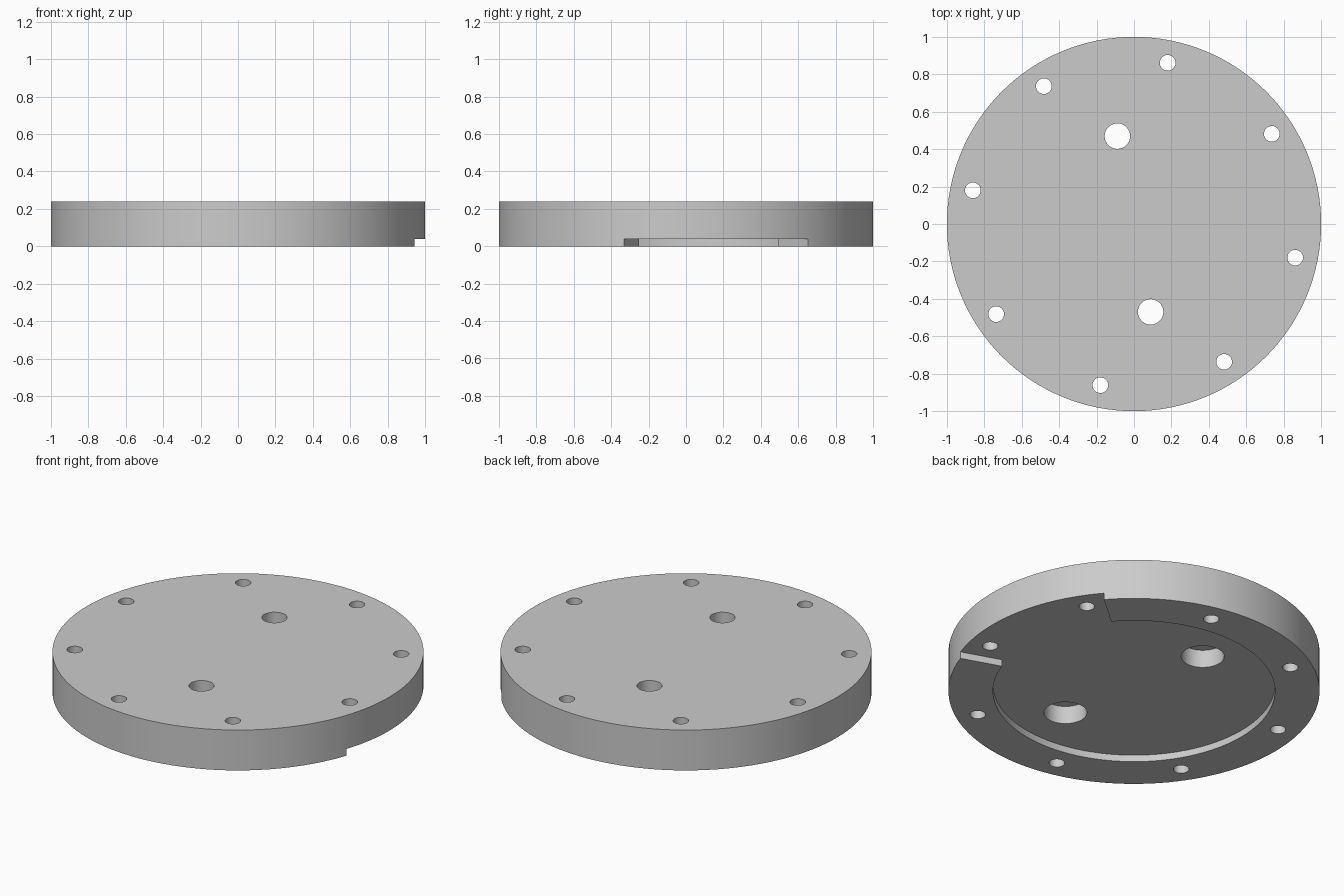
import bpy
import bmesh
from math import cos, sin, radians

HEIGHT = 0.24
RECESS = 0.04
AXIS = 10.7        # direction the rim opening faces, in degrees
HALF_GAP = 30      # half the angle of the rim opening

cube = bpy.data.objects.get("Cube")
if cube:
    bpy.data.objects.remove(cube, do_unlink=True)

grey = bpy.data.materials.new("grey_metal")
grey.use_nodes = True
grey.diffuse_color = (0.6, 0.6, 0.6, 1)
grey.node_tree.nodes["Principled BSDF"].inputs["Base Color"].default_value = (0.6, 0.6, 0.6, 1)


def polar(radius, degrees):
    return radius * cos(radians(degrees)), radius * sin(radians(degrees))


def circle(radius, segments, centre=(0, 0)):
    points = [polar(radius, 360 * i / segments) for i in range(segments)]
    return [(x + centre[0], y + centre[1]) for x, y in points]


def prism(name, outline, bottom, top):
    """Upright solid with the given outline."""
    bm = bmesh.new()
    base = bm.faces.new([bm.verts.new((x, y, bottom)) for x, y in outline])
    result = bmesh.ops.extrude_face_region(bm, geom=[base])
    moved = [v for v in result["geom"] if isinstance(v, bmesh.types.BMVert)]
    bmesh.ops.translate(bm, verts=moved, vec=(0, 0, top - bottom))
    bmesh.ops.recalc_face_normals(bm, faces=bm.faces)
    mesh = bpy.data.meshes.new(name)
    bm.to_mesh(mesh)
    bm.free()
    mesh.materials.append(grey)
    obj = bpy.data.objects.new(name, mesh)
    bpy.context.collection.objects.link(obj)
    return obj


# Round plate
plate = prism("flange_plate", circle(1, 128), 0, HEIGHT)

# Shallow underside recess, opening through the rim in a wedge
start, sweep, steps = AXIS + HALF_GAP, 360 - 2 * HALF_GAP, 90
keyhole = [polar(0.76, start + sweep * i / steps) for i in range(steps + 1)]
keyhole += [polar(1.25, AXIS + a) for a in (-HALF_GAP, 0, HALF_GAP)]
cutters = [prism("recess_cutter", keyhole, -0.1, RECESS)]

# Ring of bolt holes
for i in range(8):
    centre = polar(0.88, AXIS + 22.5 + 45 * i)
    cutters.append(prism("bolt_hole_cutter", circle(0.042, 32, centre), -0.1, HEIGHT + 0.1))

# Two stepped holes, wider on the underside
for side in (90, 270):
    centre = polar(0.478, AXIS + side)
    cutters.append(prism("counterbore_cutter", circle(0.116, 48, centre), -0.1, 0.146))
    cutters.append(prism("port_cutter", circle(0.068, 48, centre), -0.1, HEIGHT + 0.1))

# Cut everything out of the plate
bpy.ops.object.select_all(action="DESELECT")
plate.select_set(True)
bpy.context.view_layer.objects.active = plate
for cutter in cutters:
    cutter.hide_render = True
    cut = plate.modifiers.new("cut", "BOOLEAN")
    cut.operation = "DIFFERENCE"
    cut.solver = "EXACT"
    cut.object = cutter
    bpy.ops.object.modifier_apply(modifier=cut.name)
    bpy.data.objects.remove(cutter, do_unlink=True)

bpy.ops.object.shade_smooth_by_angle(angle=radians(30))
